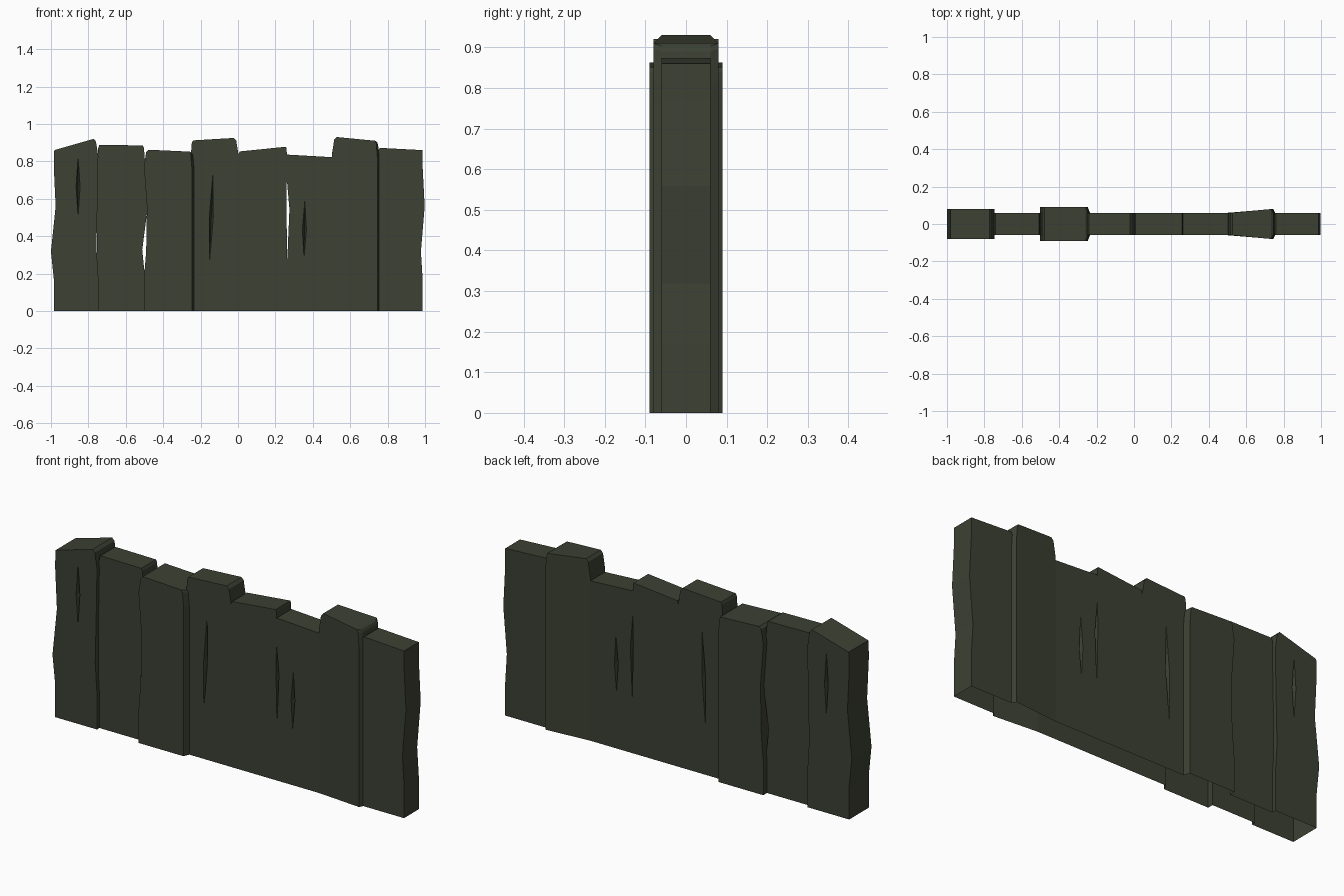
import bpy, bmesh

if "Cube" in bpy.data.objects:
    bpy.data.objects.remove(bpy.data.objects["Cube"])

wood = bpy.data.materials.new("dark_olive_wood")
wood.diffuse_color = (0.045, 0.052, 0.033, 1)
wood.use_nodes = True
wood.node_tree.nodes["Principled BSDF"].inputs["Base Color"].default_value = wood.diffuse_color

SEAMS = [-.985, -.75, -.5, -.25, 0, .26, .505, .742, .987]
ROWS = [0, .2, .37, .65, .9, .985, 1]   # height fractions along a plank edge
THIN = .06


def make_object(name, verts, faces):
    mesh = bpy.data.meshes.new(name)
    mesh.from_pydata(verts, [], faces)
    bm = bmesh.new()
    bm.from_mesh(mesh)
    bmesh.ops.recalc_face_normals(bm, faces=bm.faces)
    bm.to_mesh(mesh)
    bm.free()
    mesh.materials.append(wood)
    ob = bpy.data.objects.new(name, mesh)
    bpy.context.collection.objects.link(ob)
    return ob


def edge(x, top, bow, inset):
    """Edge of a plank from bottom to top: bowed in the middle, inset at the top."""
    shift = [0, 0, bow[0], bow[1], 0, inset * .5, inset]
    return [(x + s, top * r) for s, r in zip(shift, ROWS)]


def plank(i, zl, zr, dl=THIN, dr=THIN, left=(0, 0), right=(0, 0), il=.012, ir=.012, lip=0):
    """Plank between seams i and i+1; an optional lip tapers its right side."""
    xl, xr = SEAMS[i] - .003 * (i > 0), SEAMS[i + 1] + .003 * (i < 7)
    chains = [(dl, edge(xl, zl, left, il)), (dr, edge(xr, zr, right, -ir))]
    if lip:
        chains.append((THIN, edge(xr + lip, zr - .007, right, -ir)))
    n, m = len(ROWS), len(chains)
    verts = [(x, s * d, z) for d, pts in chains for x, z in pts for s in (-1, 1)]
    v = lambda c, r, s: (c * n + r) * 2 + s
    faces = []
    for c in range(m - 1):
        for r in range(n - 1):
            for s in (0, 1):
                faces.append([v(c, r, s), v(c + 1, r, s), v(c + 1, r + 1, s), v(c, r + 1, s)])
        for r in (0, n - 1):
            faces.append([v(c, r, 0), v(c + 1, r, 0), v(c + 1, r, 1), v(c, r, 1)])
    for c in (0, m - 1):
        for r in range(n - 1):
            faces.append([v(c, r, 0), v(c, r + 1, 0), v(c, r + 1, 1), v(c, r, 1)])
    return make_object("palisade_wall" if i == 0 else f"plank_{i + 1}", verts, faces)


# Eight uneven planks, slightly overlapping where they touch
planks = [
    plank(0, .86, .92, .08, .08, left=(-.015, .01), right=(-.01, -.004), il=.003, ir=.025),
    plank(1, .888, .885, right=(-.015, .017)),
    plank(2, .862, .852, .09, .09, left=(.012, .016), il=.024, lip=.012),
    plank(3, .912, .925, ir=.025),
    plank(4, .853, .878, right=(0, -.005), ir=.006),
    plank(5, .836, .822, left=(.008, .018), il=.006, ir=0),
    plank(6, .93, .91, THIN, .08, il=.025, lip=.01),
    plank(7, .872, .86, left=(-.01, -.005), right=(-.009, .011), il=.02, ir=0),
]
wall = planks[0]


def apply_boolean(tool, operation):
    mod = wall.modifiers.new("cut", "BOOLEAN")
    mod.object, mod.operation, mod.solver = tool, operation, "EXACT"
    bpy.context.view_layer.update()
    graph = bpy.context.evaluated_depsgraph_get()
    mesh = bpy.data.meshes.new_from_object(wall.evaluated_get(graph))
    wall.modifiers.clear()
    wall.data = mesh
    bpy.data.objects.remove(tool)


for other in planks[1:]:
    apply_boolean(other, "UNION")


def crack(x, low, high, lean, depth):
    """V-shaped leaning diamond groove cut into front and back."""
    mid = (low + high) / 2
    pts = [(x + lean, high), (x + .011, mid), (x - lean, low), (x - .011, mid)]
    for s in (-1, 1):
        verts = [(px, s * (depth + .001), pz) for px, pz in pts] + [(x, s * (depth - .04), mid)]
        cutter = make_object("crack_cutter", verts,
                             [(0, 1, 2, 3)] + [(i, (i + 1) % 4, 4) for i in range(4)])
        cutter.hide_render = True
        apply_boolean(cutter, "DIFFERENCE")


crack(-.855, .5, .83, 0, .08)
crack(-.143, .25, .75, .01, THIN)
crack(.355, .28, .59, .002, THIN)

# The shell is open underneath; merge the flat faces
bm = bmesh.new()
bm.from_mesh(wall.data)
base = [f for f in bm.faces if max(v.co.z for v in f.verts) < .001]
bmesh.ops.delete(bm, geom=base, context="FACES")
bmesh.ops.dissolve_limit(bm, angle_limit=.01, verts=bm.verts, edges=bm.edges)
bm.to_mesh(wall.data)
bm.free()
wall.data.name = "palisade_wall"
